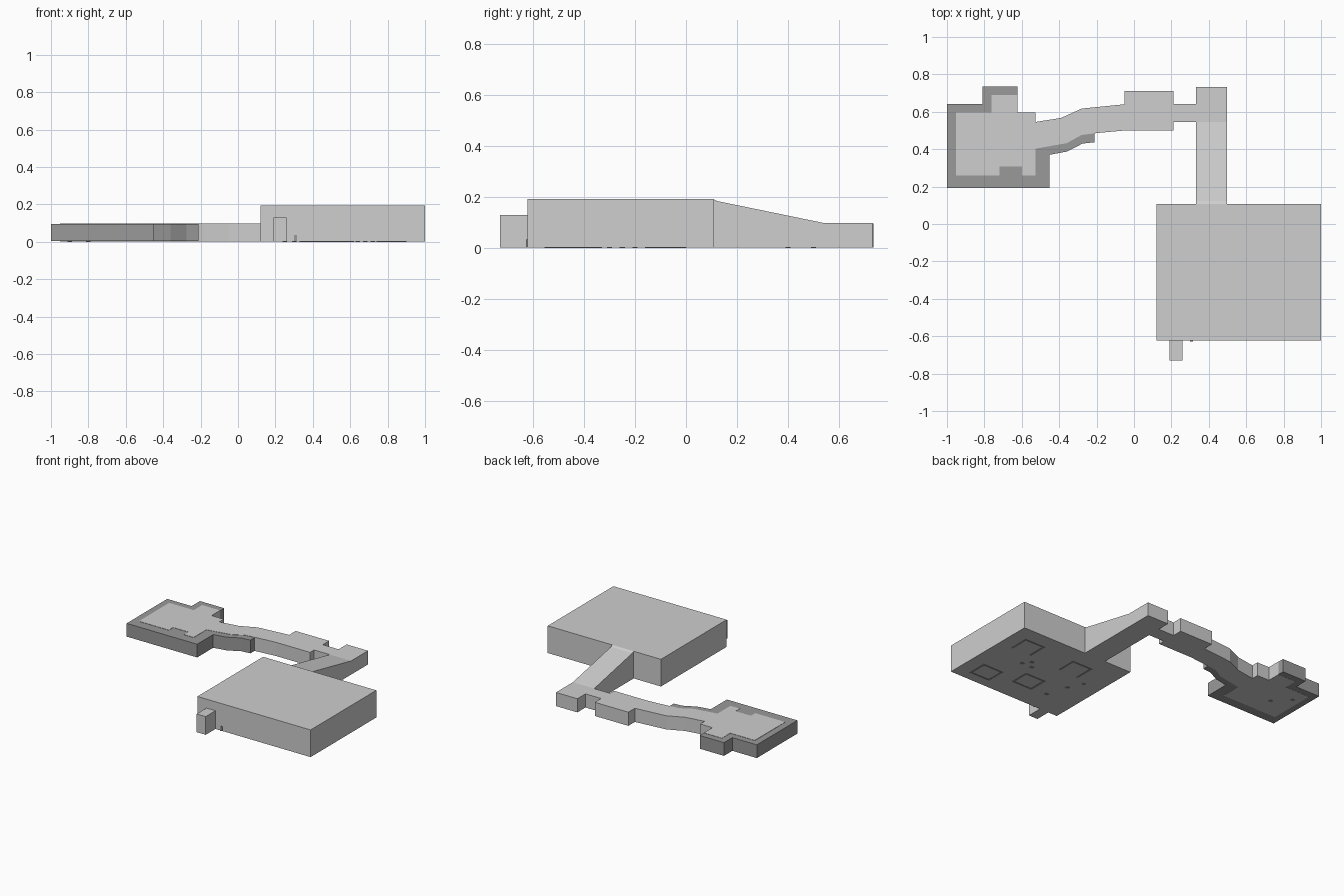
import bpy, bmesh

if "Cube" in bpy.data.objects:
    bpy.data.objects.remove(bpy.data.objects["Cube"])


def material(name, v):
    m = bpy.data.materials.new(name)
    m.diffuse_color = (v, v, v, 1)
    m.use_nodes = True
    m.node_tree.nodes["Principled BSDF"].inputs["Base Color"].default_value = m.diffuse_color
    return m


LIGHT = material("light grey", 0.62)
DARK = material("dark grey", 0.32)


def prism(name, pts, lo, hi, mat, axis="z"):
    """Extrude an outline: (x, y) along z, or (y, z) along x."""
    bm = bmesh.new()
    put = (lambda a, b, t: (a, b, t)) if axis == "z" else (lambda a, b, t: (t, a, b))
    low = [bm.verts.new(put(a, b, lo)) for a, b in pts]
    high = [bm.verts.new(put(a, b, hi)) for a, b in pts]
    bm.faces.new(low)
    bm.faces.new(high)
    n = len(pts)
    for i in range(n):
        j = (i + 1) % n
        bm.faces.new((low[i], low[j], high[j], high[i]))
    bmesh.ops.recalc_face_normals(bm, faces=bm.faces)
    me = bpy.data.meshes.new(name)
    bm.to_mesh(me)
    bm.free()
    me.materials.append(mat)
    ob = bpy.data.objects.new(name, me)
    bpy.context.collection.objects.link(ob)
    return ob


def box(name, x0, x1, y0, y1, z0, z1, mat):
    return prism(name, [(x0, y0), (x1, y0), (x1, y1), (x0, y1)], z0, z1, mat)


B = 0.002   # underside of the main volumes
H = 0.098   # low roof height

# Large hall with its small front annex
box("main_hall", 0.12, 1.0, -0.622, 0.107, B, 0.193, LIGHT)
box("front_annex", 0.19, 0.26, -0.73, -0.62, B, 0.13, LIGHT)
box("front_post", 0.30, 0.315, -0.627, -0.62, B, 0.035, DARK)

# Sloping passage from the hall down to the low level
prism("ramp_passage", [(0.10, B), (0.732, B), (0.732, H), (0.545, H),
                       (0.122, 0.185), (0.107, 0.193), (0.10, 0.193)],
      0.332, 0.498, LIGHT, axis="x")

# Low connecting passage, middle room and winding corridor
prism("winding_corridor", [
    (-0.53, 0.402), (-0.36, 0.432), (-0.28, 0.476), (-0.19, 0.487), (-0.05, 0.50),
    (0.21, 0.50), (0.21, 0.545), (0.332, 0.545), (0.332, 0.642), (0.21, 0.642),
    (0.21, 0.712), (-0.05, 0.712), (-0.05, 0.64), (-0.28, 0.617), (-0.39, 0.567),
    (-0.53, 0.545)], B, H, LIGHT)

# Inner volume of the far room, with alcove and notch
prism("far_room", [
    (-0.953, 0.26), (-0.72, 0.26), (-0.72, 0.308), (-0.60, 0.308), (-0.60, 0.26),
    (-0.527, 0.26), (-0.527, 0.595), (-0.622, 0.595), (-0.622, 0.69), (-0.762, 0.69),
    (-0.762, 0.597), (-0.953, 0.597)], B, H, LIGHT)

# Dark outer shell around the far room and along the corridor
prism("outer_shell", [
    (-1.0, 0.192), (-0.452, 0.192), (-0.452, 0.37), (-0.36, 0.387), (-0.275, 0.43),
    (-0.21, 0.437), (-0.21, 0.484), (-0.28, 0.48), (-0.36, 0.44), (-0.53, 0.41),
    (-0.53, 0.59), (-0.624, 0.59), (-0.624, 0.735), (-0.81, 0.735), (-0.81, 0.642),
    (-1.0, 0.642)], B + 0.001, H - 0.002, DARK)
box("alcove_back", -0.626, -0.622, 0.69, 0.735, B + 0.001, H - 0.002, DARK)
box("floor_notch", -0.72, -0.60, 0.26, 0.308, B, 0.006, LIGHT)


# Thin floor markings on the underside
def floor_frame(name, x, y, w, d, sides="lrfb"):
    t = 0.012
    strips = {"l": (x - w, x - w + t, y - d, y + d), "r": (x + w - t, x + w, y - d, y + d),
              "f": (x - w, x + w, y - d, y - d + t), "b": (x - w, x + w, y + d - t, y + d)}
    for s in sides:
        box(name + "_" + s, *strips[s], 0, B + 0.002, DARK)


floor_frame("floor_frame_a", 0.82, -0.485, 0.08, 0.07)
floor_frame("floor_frame_b", 0.54, -0.40, 0.08, 0.07)
floor_frame("floor_frame_c", 0.82, -0.07, 0.08, 0.07, "lrb")
floor_frame("floor_frame_d", 0.41, -0.09, 0.08, 0.07, "lrb")
for i, (x, y) in enumerate([(0.72, -0.25), (0.68, -0.2), (0.64, -0.25), (0.3, -0.3),
                            (0.25, -0.2), (0.35, -0.45), (-0.8, 0.4), (-0.9, 0.5)]):
    box("floor_mark_%d" % i, x - 0.012, x + 0.012, y - 0.01, y + 0.01, 0, B + 0.002, DARK)
